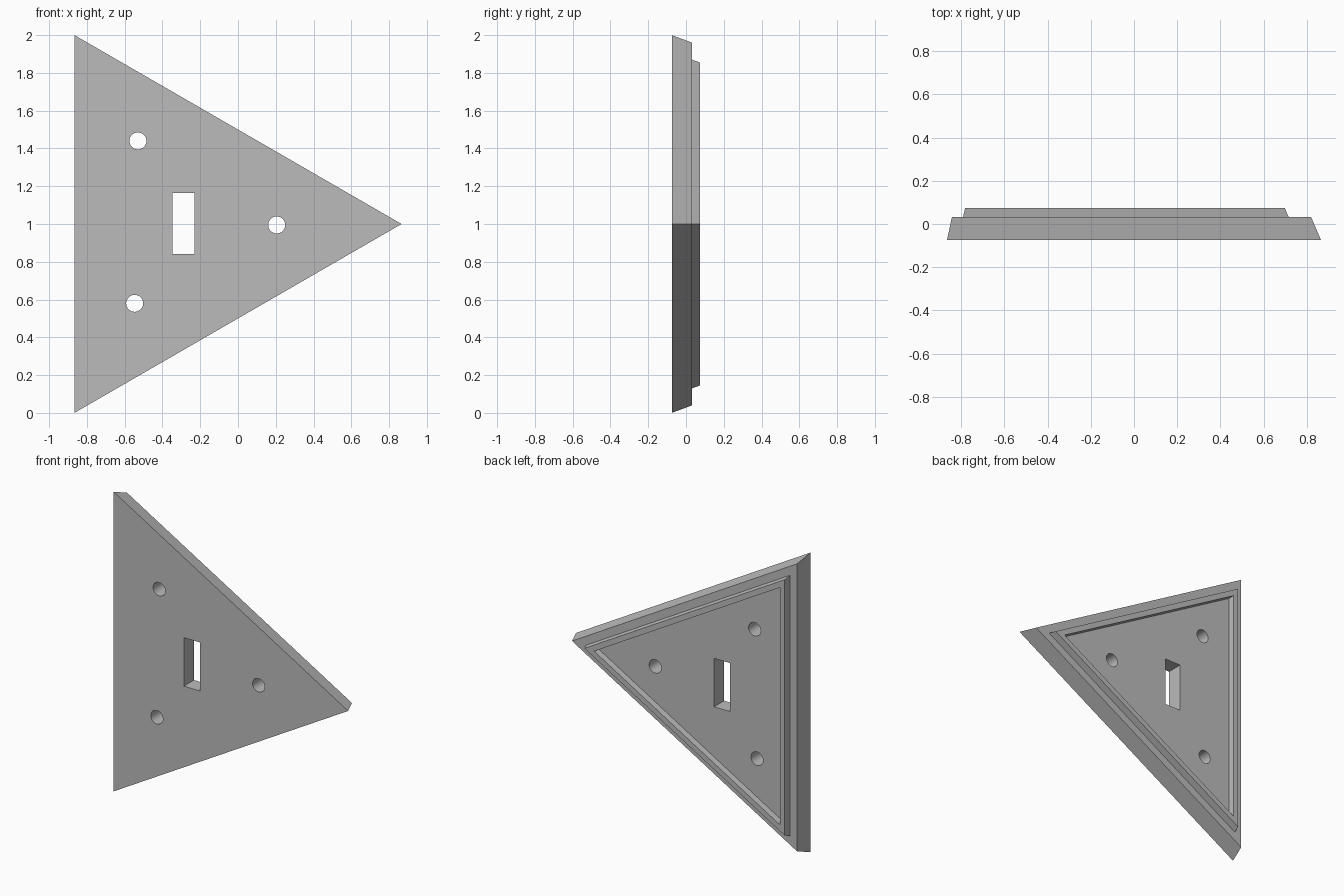
import bpy, bmesh, math

old = bpy.data.objects.get("Cube")
if old:
    bpy.data.objects.remove(old, do_unlink=True)

# Single flat colour
grey = bpy.data.materials.new("plain_grey")
grey.use_nodes = True
colour = (0.5, 0.5, 0.5, 1)
grey.diffuse_color = colour
grey.node_tree.nodes["Principled BSDF"].inputs["Base Color"].default_value = colour

ROOT3 = math.sqrt(3)
HALF = ROOT3 / 2


def triangle(inset, y):
    """Equilateral triangle in the xz plane, every side moved inward by inset."""
    left = -HALF + inset
    return [(left, y, ROOT3 * inset), (HALF - 2 * inset, y, 1),
            (left, y, 2 - ROOT3 * inset)]


# Plate: front edge, bevelled back, step, raised rim and recessed floor
levels = [(0, -0.075), (0.023, 0.032), (0.075, 0.032),
          (0.084, 0.075), (0.12, 0.075), (0.121, 0.032)]
bm = bmesh.new()
rings = [[bm.verts.new(p) for p in triangle(*lv)] for lv in levels]
for a, b in zip(rings, rings[1:]):
    for i in range(3):
        j = (i + 1) % 3
        bm.faces.new((a[i], a[j], b[j], b[i]))
bm.faces.new(rings[0])
bm.faces.new(rings[-1])
bmesh.ops.recalc_face_normals(bm, faces=bm.faces)
mesh = bpy.data.meshes.new("triangle_plate")
bm.to_mesh(mesh)
bm.free()
plate = bpy.data.objects.new("triangle_plate", mesh)
bpy.context.collection.objects.link(plate)
mesh.materials.append(grey)

# Cutters: three round screw holes and one switch slot
cutters = []
for x, z in [(-0.53, 1.44), (-0.547, 0.58), (0.205, 0.995)]:
    bpy.ops.mesh.primitive_cylinder_add(vertices=32, radius=0.045, depth=0.5,
                                        location=(x, 0, z),
                                        rotation=(math.pi / 2, 0, 0))
    cutters.append(bpy.context.object)
bpy.ops.mesh.primitive_cube_add(size=1, location=(-0.289, 0, 1.003))
bpy.context.object.scale = (0.118, 0.5, 0.324)
cutters.append(bpy.context.object)

bpy.ops.object.select_all(action="DESELECT")
plate.select_set(True)
bpy.context.view_layer.objects.active = plate
for cutter in cutters:
    cutter.hide_render = True
    cutter.data.materials.append(grey)
    cut = plate.modifiers.new("opening", "BOOLEAN")
    cut.operation = "DIFFERENCE"
    cut.solver = "EXACT"
    cut.object = cutter
    bpy.ops.object.modifier_apply(modifier=cut.name)
for cutter in cutters:
    bpy.data.objects.remove(cutter, do_unlink=True)

# Smooth hole walls, crisp edges elsewhere
bpy.ops.object.shade_smooth_by_angle(angle=math.radians(15))
